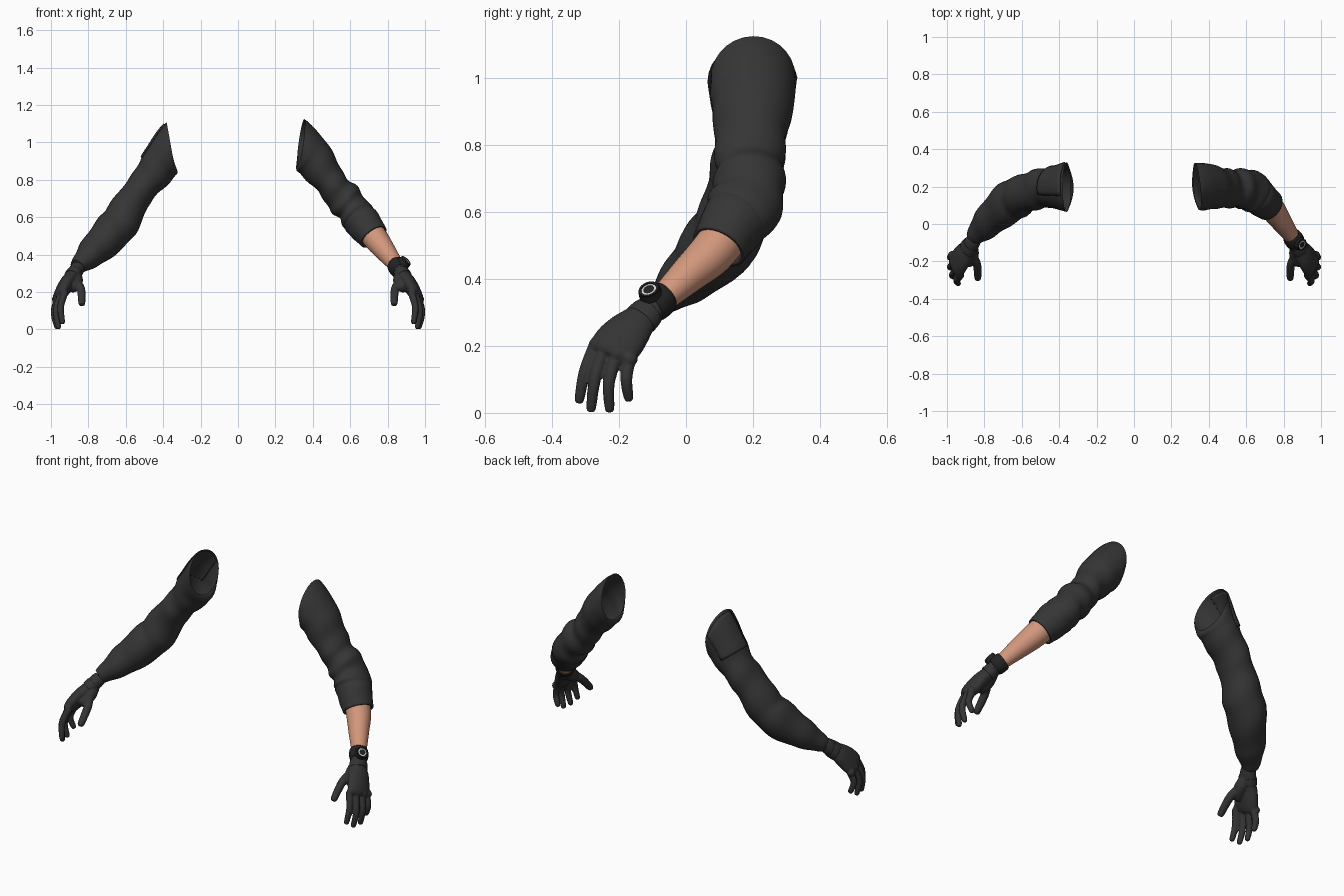
import bpy, bmesh, math
from mathutils import Vector, Matrix

cube = bpy.data.objects.get("Cube")
if cube:
    bpy.data.objects.remove(cube, do_unlink=True)


def material(name, rgb):
    m = bpy.data.materials.new(name)
    m.use_nodes = True
    m.diffuse_color = (*rgb, 1)
    bsdf = m.node_tree.nodes["Principled BSDF"]
    bsdf.inputs["Base Color"].default_value = (*rgb, 1)
    bsdf.inputs["Roughness"].default_value = 0.8
    return m


CLOTH = material("charcoal cloth", (0.036, 0.036, 0.036))
GLOVE = material("charcoal glove", (0.034, 0.034, 0.035))
SKIN = material("skin", (0.65, 0.31, 0.2))
BLACK = material("watch black", (0.016, 0.016, 0.017))
WHITE = material("dial white", (0.65, 0.65, 0.65))


def spline(keys, t):
    """Catmull-Rom through tuples; returns the value at t in [0, len-1]."""
    n = len(keys)
    i = min(int(t), n - 2)
    f = t - i
    p = [keys[min(max(j, 0), n - 1)] for j in (i - 1, i, i + 1, i + 2)]
    return [b + 0.5 * f * (c - a + f * (2 * a - 5 * b + 4 * c - d + f * (3 * (b - c) + d - a)))
            for a, b, c, d in zip(*p)]


def surface(keys, start=None, wrinkle=0.0):
    """Point function of a tube whose keys are x, y, z, width radius, depth radius."""
    last = len(keys) - 1

    def point(t, a, extra=0.0):
        x, y, z, ru, rv = spline(keys, t)
        lo, hi = spline(keys, max(t - 0.05, 0)), spline(keys, min(t + 0.05, last))
        axis = (Vector(hi[:3]) - Vector(lo[:3])).normalized()
        if start and t < 1.5:
            axis = Vector(start).normalized().lerp(axis, t / 1.5).normalized()
        u = Vector((0, 1, 0))
        u = (u - axis * u.dot(axis)).normalized()
        v = axis.cross(u)
        # Slanted folds that fade out towards both ends
        fade = math.sin(math.pi * t / last)
        fold = math.sin(4.1 * t + 1.6 * math.sin(a + 0.5)) + 0.6 * math.sin(2.3 * t + 2 * a)
        r = extra + wrinkle * fade * fold
        return Vector((x, y, z)) + u * math.cos(a) * (ru + r) + v * math.sin(a) * (rv + r)
    return point


def finish(name, bm, mat, side):
    for v in bm.verts:
        v.co.x *= side
    bmesh.ops.recalc_face_normals(bm, faces=bm.faces)
    for f in bm.faces:
        f.smooth = True
    me = bpy.data.meshes.new(name)
    bm.to_mesh(me)
    bm.free()
    me.materials.append(mat)
    ob = bpy.data.objects.new(name, me)
    bpy.context.collection.objects.link(ob)
    return ob


def add_grid(bm, point, ts, angles, closed, extra=0.0):
    rows = [[bm.verts.new(point(t, a, extra)) for a in angles] for t in ts]
    n = len(angles)
    for r0, r1 in zip(rows, rows[1:]):
        for j in range(n if closed else n - 1):
            k = (j + 1) % n
            bm.faces.new((r0[j], r0[k], r1[k], r1[j]))
    return rows


def add_tube(bm, keys, sides=28, steps=5, caps=False, **options):
    ts = [i / steps for i in range((len(keys) - 1) * steps + 1)]
    angles = [2 * math.pi * j / sides for j in range(sides)]
    rows = add_grid(bm, surface(keys, **options), ts, angles, True)
    if caps:
        bm.faces.new(rows[0])
        bm.faces.new(rows[-1])


def tube(name, keys, mat, side=1, thick=0.0, **options):
    bm = bmesh.new()
    add_tube(bm, keys, **options)
    ob = finish(name, bm, mat, side)
    if thick:
        mod = ob.modifiers.new("thickness", "SOLIDIFY")
        mod.thickness = thick
        mod.offset = -1


# Left sleeve, pushed up to the elbow, with its rolled cuff
tube("left_sleeve", [
    (0.337, 0.2, 1.0, 0.127, 0.125), (0.385, 0.2, 0.935, 0.125, 0.113),
    (0.435, 0.195, 0.87, 0.115, 0.1), (0.487, 0.19, 0.797, 0.105, 0.086),
    (0.53, 0.19, 0.74, 0.1, 0.086), (0.573, 0.19, 0.69, 0.108, 0.096),
    (0.61, 0.183, 0.645, 0.106, 0.086), (0.64, 0.17, 0.605, 0.113, 0.095),
    (0.68, 0.14, 0.555, 0.088, 0.08)], CLOTH, start=(1, 0.1, -0.14), wrinkle=0.004)
tube("rolled_cuff", [
    (0.635, 0.168, 0.605, 0.085, 0.08), (0.65, 0.157, 0.588, 0.102, 0.096),
    (0.685, 0.13, 0.547, 0.094, 0.092), (0.725, 0.098, 0.495, 0.085, 0.082)],
    CLOTH, thick=0.012, wrinkle=0.002)

# Bare left forearm
tube("left_forearm", [
    (0.68, 0.14, 0.56, 0.07, 0.07), (0.74, 0.08, 0.48, 0.068, 0.067),
    (0.79, 0.01, 0.415, 0.056, 0.056), (0.84, -0.06, 0.35, 0.043, 0.042),
    (0.865, -0.1, 0.315, 0.04, 0.038)], SKIN)

# Right sleeve, full length, with an upper arm pocket
RIGHT = [
    (0.36, 0.197, 0.988, 0.133, 0.121), (0.4, 0.195, 0.91, 0.118, 0.108),
    (0.44, 0.195, 0.85, 0.11, 0.098), (0.495, 0.19, 0.78, 0.105, 0.088),
    (0.55, 0.175, 0.71, 0.105, 0.087), (0.61, 0.15, 0.605, 0.108, 0.098),
    (0.66, 0.12, 0.535, 0.11, 0.106), (0.735, 0.057, 0.455, 0.1, 0.092),
    (0.795, -0.005, 0.395, 0.081, 0.073), (0.84, -0.052, 0.353, 0.057, 0.052),
    (0.86, -0.075, 0.335, 0.043, 0.041)]
OPENING = (1, 0, -0.18)
tube("right_sleeve", RIGHT, CLOTH, side=-1, start=OPENING, wrinkle=0.004)

bm = bmesh.new()
add_grid(bm, surface(RIGHT, OPENING, 0.004), [0.15 + 0.17 * i for i in range(11)],
         [math.radians(10 + 10 * j) for j in range(11)], False, 0.003)
pocket = finish("sleeve_pocket", bm, CLOTH, -1)
mod = pocket.modifiers.new("thickness", "SOLIDIFY")
mod.thickness = 0.006
mod.offset = 0

# Gloved hands: palm, fingers, thumb and knuckles fused into one skin
PALM = [
    (0.85, -0.08, 0.335, 0.038, 0.036), (0.865, -0.1, 0.315, 0.045, 0.04),
    (0.885, -0.13, 0.285, 0.05, 0.038), (0.912, -0.165, 0.25, 0.066, 0.04),
    (0.936, -0.2, 0.21, 0.075, 0.038), (0.953, -0.222, 0.182, 0.071, 0.032),
    (0.962, -0.232, 0.168, 0.052, 0.018)]
FINGERS = [
    ((0.925, -0.272, 0.2), (0.948, -0.303, 0.12), (0.939, -0.318, 0.04)),
    ((0.945, -0.245, 0.19), (0.972, -0.272, 0.1), (0.96, -0.283, 0.014)),
    ((0.96, -0.208, 0.172), (0.983, -0.23, 0.09), (0.968, -0.228, 0.013)),
    ((0.965, -0.17, 0.157), (0.983, -0.178, 0.1), (0.966, -0.171, 0.045))]
THUMB = ((0.87, -0.16, 0.26), (0.84, -0.215, 0.215), (0.835, -0.288, 0.14))
THUMB_MOUND = ((0.872, -0.125, 0.287), (0.866, -0.168, 0.25), (0.888, -0.21, 0.222))


def add_finger(bm, joints, radius):
    a, b, c = map(Vector, joints)
    tip = c + (c - b).normalized() * 0.012
    radii = (radius * 1.15, radius * 1.05, radius * 0.85, radius * 0.3)
    add_tube(bm, [(*p, r, r) for p, r in zip((a, b, c, tip), radii)], sides=12, caps=True)


for label, side in (("left", 1), ("right", -1)):
    bm = bmesh.new()
    add_tube(bm, PALM, caps=True)
    for joints in FINGERS:
        add_finger(bm, joints, 0.0172)
        knuckle = Vector(joints[0]) + Vector((0.008, 0.004, 0.004))
        bmesh.ops.create_icosphere(bm, subdivisions=2, radius=0.023,
                                   matrix=Matrix.Translation(knuckle))
    add_finger(bm, THUMB, 0.022)
    add_finger(bm, THUMB_MOUND, 0.034)
    hand = finish(label + "_glove", bm, GLOVE, side)
    fuse = hand.modifiers.new("fuse", "REMESH")
    fuse.mode = "VOXEL"
    fuse.voxel_size = 0.005
    fuse.use_smooth_shade = True
    relax = hand.modifiers.new("relax", "SMOOTH")
    relax.factor = 0.5
    relax.iterations = 3
    # Wrist strap of the glove
    tube(label + "_glove_strap", [
        (0.872, -0.11, 0.303, 0.049, 0.042), (0.879, -0.12, 0.294, 0.052, 0.043),
        (0.89, -0.135, 0.279, 0.054, 0.042)], GLOVE, side=side, thick=0.008)

# Wristwatch: band, case, bezel ring and dial
tube("watch_band", [
    (0.84, -0.062, 0.349, 0.047, 0.046), (0.847, -0.072, 0.341, 0.052, 0.051),
    (0.863, -0.094, 0.322, 0.052, 0.051), (0.87, -0.104, 0.314, 0.046, 0.045)],
    BLACK, thick=0.008)
facing = Vector((0.5, -0.22, 0.52)).normalized()
centre = Vector((0.86, -0.094, 0.328))
turn = facing.to_track_quat("Z", "Y").to_matrix().to_4x4()


def disc(name, radius, inner, depth, height, mat, sides):
    """Ring or solid disc facing outwards from the wrist."""
    bm = bmesh.new()
    place = Matrix.Translation(centre + facing * height) @ turn
    if inner:
        profile = [(inner, 0), (radius, 0), (radius, depth), (inner, depth)]
        rings = [[bm.verts.new(place @ Vector((r * math.cos(a), r * math.sin(a), h)))
                  for r, h in profile]
                 for a in (2 * math.pi * i / sides for i in range(sides))]
        for i, ring in enumerate(rings):
            after = rings[(i + 1) % sides]
            for j in range(4):
                k = (j + 1) % 4
                bm.faces.new((ring[j], after[j], after[k], ring[k]))
    else:
        bmesh.ops.create_cone(bm, cap_ends=True, segments=sides, radius1=radius,
                              radius2=radius * 0.92, depth=depth, matrix=place)
    ob = finish(name, bm, mat, 1)
    for p in ob.data.polygons:
        p.use_smooth = False


disc("watch_case", 0.036, 0, 0.022, 0.046, BLACK, 16)
disc("watch_bezel", 0.031, 0.024, 0.005, 0.056, BLACK, 16)
disc("dial_ring", 0.023, 0.017, 0.003, 0.056, WHITE, 12)
